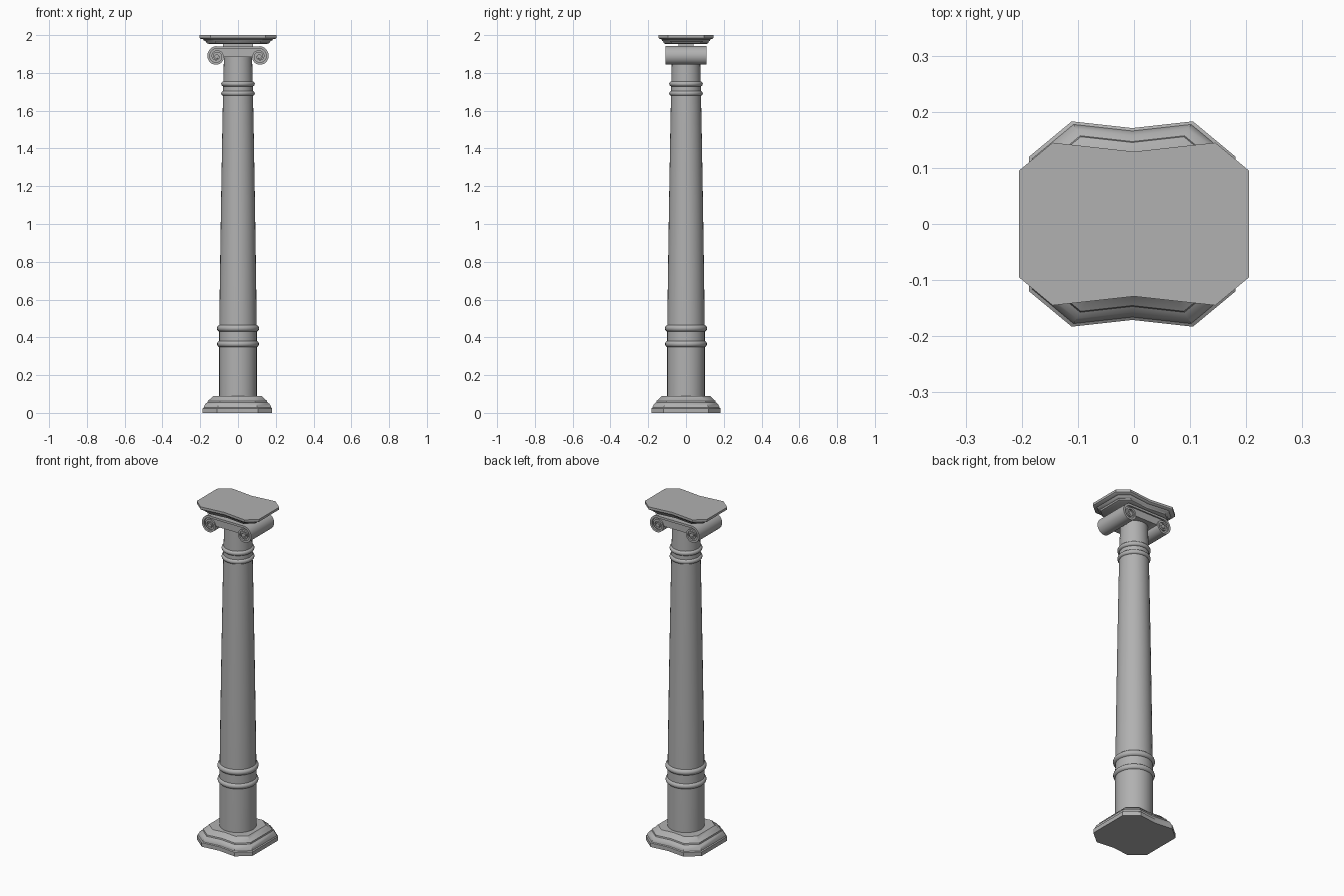
import bpy, bmesh
from math import cos, sin, pi

if "Cube" in bpy.data.objects:
    bpy.data.objects.remove(bpy.data.objects["Cube"])

# Mid-grey stone
stone = bpy.data.materials.new("stone")
stone.diffuse_color = (0.44, 0.44, 0.44, 1)
stone.use_nodes = True
stone.node_tree.nodes["Principled BSDF"].inputs["Base Color"].default_value = stone.diffuse_color

def smooth_by_angle(ob):
    bpy.ops.object.select_all(action='DESELECT')
    bpy.context.view_layer.objects.active = ob
    ob.select_set(True)
    bpy.ops.object.shade_smooth_by_angle(angle=0.6)

def finish(name, bm, smooth=True):
    bmesh.ops.recalc_face_normals(bm, faces=bm.faces[:])
    me = bpy.data.meshes.new(name)
    bm.to_mesh(me)
    bm.free()
    ob = bpy.data.objects.new(name, me)
    bpy.context.collection.objects.link(ob)
    if smooth:
        smooth_by_angle(ob)
    return ob

def loft(name, rings, smooth=False):
    """Skin a stack of closed rings and cap both ends."""
    bm = bmesh.new()
    vs = [[bm.verts.new(p) for p in r] for r in rings]
    n = len(vs[0])
    for a, b in zip(vs, vs[1:]):
        for i in range(n):
            bm.faces.new((a[i], a[(i + 1) % n], b[(i + 1) % n], b[i]))
    bm.faces.new(vs[0][::-1])
    bm.faces.new(vs[-1])
    return finish(name, bm, smooth)

def plate(name, quarter, mid, profile, ox=0):
    """Octagonal plate with notched front and back; profile = (z, scale)."""
    (x1, y1), (x2, y2) = quarter
    outline = [(x1, -y1), (x1, y1), (x2, y2), (0, mid), (-x2, y2),
               (-x1, y1), (-x1, -y1), (-x2, -y2), (0, -mid), (x2, -y2)]
    return loft(name, [[(x * s + ox, y * s, z) for x, y in outline] for z, s in profile], True)

def lathe(name, profile, n=32):
    return loft(name, [[(r * cos(2 * pi * i / n), r * sin(2 * pi * i / n), z)
                        for i in range(n)] for r, z in profile], True)

def prism(name, pts, d):
    return loft(name, [[(x, y, z) for x, z in pts] for y in (-d, d)], True)

def ribbon(name, outer, inner, d):
    """Strip between two paths in xz, extruded through y."""
    sections = [[(o[0], -d, o[1]), (o[0], d, o[1]), (i[0], d, i[1]), (i[0], -d, i[1])]
                for o, i in zip(outer, inner)]
    return loft(name, sections, True)

# Stepped base
plate("base", [(0.184, 0.12), (0.108, 0.183)], 0.171,
      [(0, 1), (0.024, 1), (0.028, 0.97), (0.036, 0.96), (0.048, 0.92),
       (0.056, 0.86), (0.064, 0.85), (0.074, 0.78), (0.09, 0.70)], -0.003)

# Tapered shaft
lathe("shaft", [(0.1, 0.08), (0.1, 0.4), (0.096, 0.7), (0.09, 1.1),
                (0.083, 1.5), (0.078, 1.75), (0.074, 1.9)])

# Paired collar rings
for name, r, minor, z in [("lower_ring_a", 0.094, 0.017, 0.365), ("lower_ring_b", 0.094, 0.018, 0.448),
                          ("upper_ring_a", 0.075, 0.014, 1.692), ("upper_ring_b", 0.075, 0.014, 1.742)]:
    bpy.ops.mesh.primitive_torus_add(major_radius=r, minor_radius=minor, location=(0, 0, z),
                                     major_segments=32, minor_segments=12)
    bpy.context.object.name = name
    bpy.ops.object.shade_smooth()

# Capital band with a raised top lip
prism("capital_band", [(-0.115, 1.941), (0.115, 1.941), (0.09, 1.875), (0.072, 1.885),
                       (-0.072, 1.885), (-0.09, 1.875)], 0.1)
prism("band_lip", [(-0.115, 1.941), (0.115, 1.941), (0.115, 1.928), (-0.115, 1.928)], 0.108)

# Scrolls with raised spirals
CX, CZ, STEPS, TURNS = 0.113, 1.887, 60, 1.8
for side, label in ((1, "right"), (-1, "left")):
    def pt(t, k):
        a = pi / 2 - 2 * pi * TURNS * t
        r = (0.055 * (1 - t) + 0.014 * t) * k
        return (side * (CX + r * cos(a)), CZ + r * sin(a))
    ts = [i / STEPS for i in range(STEPS + 1)]
    ribbon(label + "_spiral", [pt(t, 1) for t in ts],
           [pt(t, 0.76 - 0.16 * t) for t in ts], 0.108)
    prism(label + "_scroll", [pt(i / 26 / TURNS, 0.97) for i in range(26)], 0.098)
    prism(label + "_scroll_eye", [(side * CX + 0.011 * cos(i * pi / 8), CZ + 0.011 * sin(i * pi / 8))
                                  for i in range(16)], 0.108)

# Neck between capital and top slab
bpy.ops.mesh.primitive_cube_add(size=1, location=(0, 0, 1.948))
neck = bpy.context.object
neck.name = "neck"
neck.scale = (0.16, 0.08, 0.02)

# Stepped top slab
plate("abacus", [(0.205, 0.095), (0.145, 0.145)], 0.129,
      [(1.953, 0.75), (1.958, 0.81), (1.966, 0.83), (1.971, 0.88), (1.978, 0.9),
       (1.981, 0.97), (1.986, 1), (2.0, 1)])

for ob in bpy.data.objects:
    ob.data.materials.append(stone)
